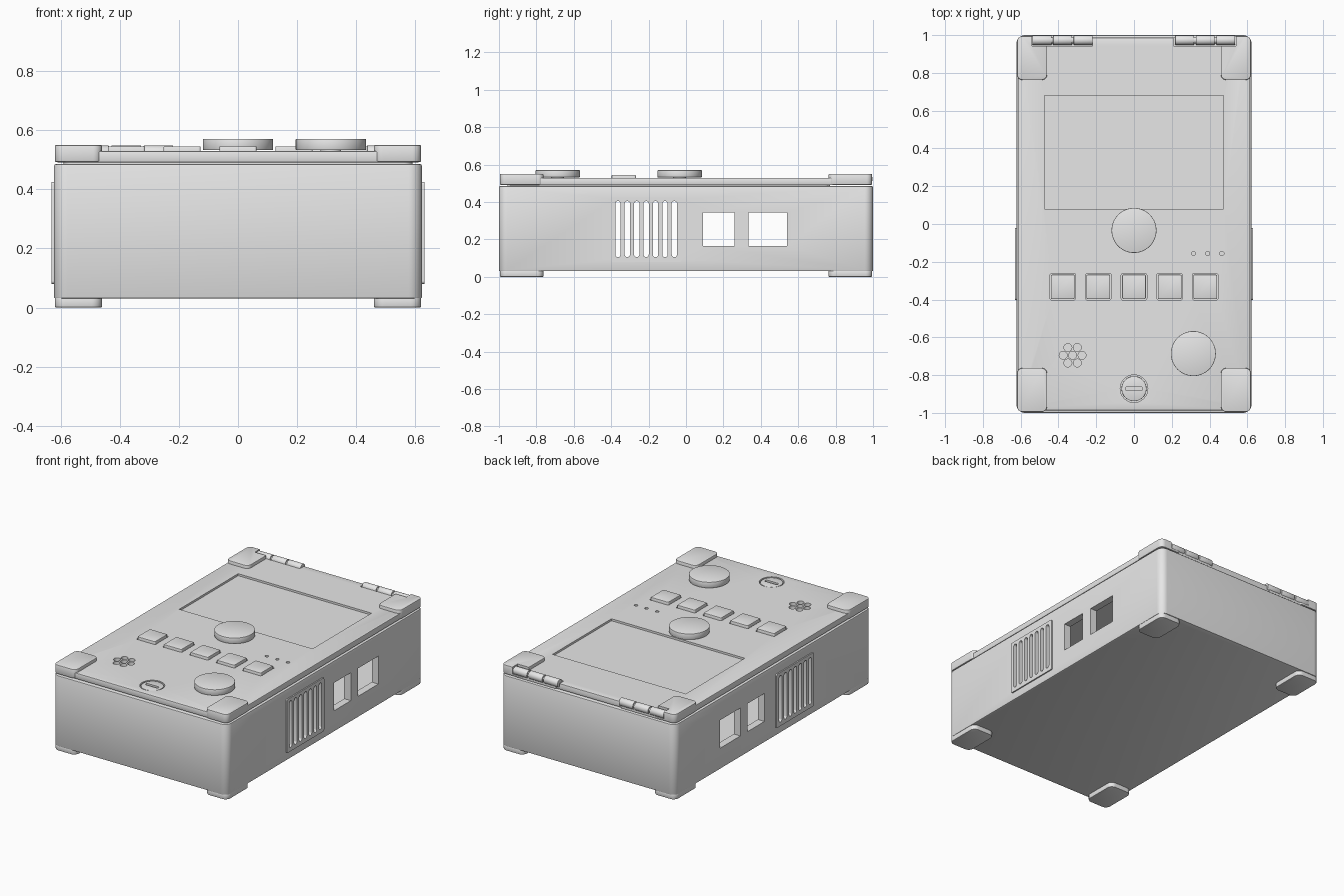
import bpy
import bmesh
import math

if "Cube" in bpy.data.objects:
    bpy.data.objects.remove(bpy.data.objects["Cube"], do_unlink=True)

grey = bpy.data.materials.new("light_grey")
grey.use_nodes = True
grey.diffuse_color = (0.8, 0.8, 0.8, 1)
grey.node_tree.nodes["Principled BSDF"].inputs["Base Color"].default_value = (0.8, 0.8, 0.8, 1)


def prism(name, a, b, c, r=0.0, axis="z", bevel=0.0, steps=8):
    """Rounded rectangle over ranges a and b, extruded over range c along the axis."""
    pts = []
    corners = [(a[1] - r, b[1] - r), (a[0] + r, b[1] - r), (a[0] + r, b[0] + r), (a[1] - r, b[0] + r)]
    for k, (u, v) in enumerate(corners):
        for i in range(steps + 1 if r else 1):
            t = math.pi / 2 * (k + i / steps)
            pts.append((u + r * math.cos(t), v + r * math.sin(t)))
    bm = bmesh.new()
    rings = []
    for w in c:
        rings.append([bm.verts.new((u, v, w) if axis == "z" else (w, u, v)) for u, v in pts])
    low, high = rings
    bm.faces.new(low[::-1])
    bm.faces.new(high)
    for i in range(len(pts)):
        j = (i + 1) % len(pts)
        bm.faces.new((low[i], low[j], high[j], high[i]))
    bmesh.ops.remove_doubles(bm, verts=bm.verts, dist=1e-5)
    bmesh.ops.recalc_face_normals(bm, faces=bm.faces)
    mesh = bpy.data.meshes.new(name)
    bm.to_mesh(mesh)
    bm.free()
    mesh.materials.append(grey)
    ob = bpy.data.objects.new(name, mesh)
    bpy.context.collection.objects.link(ob)
    if bevel:
        mod = ob.modifiers.new("Bevel", "BEVEL")
        mod.width = bevel
        mod.segments = 2
        mod.limit_method = "ANGLE"
        apply(ob, mod)
    return ob


def disc(name, x, y, r, c, axis="z", bevel=0.0, steps=8):
    return prism(name, (x - r, x + r), (y - r, y + r), c, r, axis, bevel, steps)


def apply(ob, mod):
    bpy.context.view_layer.objects.active = ob
    with bpy.context.temp_override(object=ob, active_object=ob):
        bpy.ops.object.modifier_apply(modifier=mod.name)


def cut(ob, cutters):
    for c in cutters:
        c.hide_render = True
        mod = ob.modifiers.new("Cut", "BOOLEAN")
        mod.operation = "DIFFERENCE"
        mod.solver = "EXACT"
        mod.object = c
        apply(ob, mod)
        bpy.data.objects.remove(c, do_unlink=True)


# Hollow case with two ports through both sides
case = prism("case", (-0.622, 0.622), (-1, 1), (0.03, 0.485), 0.045, bevel=0.006)
through = (-0.8, 0.8)
cut(case, [
    prism("cavity", (-0.575, 0.575), (-0.95, 0.95), (0.075, 0.6), 0.02),
    prism("port_cut", (0.09, 0.26), (0.165, 0.345), through, axis="x"),
    prism("port_cut", (0.335, 0.54), (0.165, 0.345), through, axis="x"),
    prism("vent_cut", (-0.39, -0.035), (0.095, 0.415), through, 0.01, axis="x"),
])

# Slotted vent panels
for side, span in (("right", (0.59, 0.63)), ("left", (-0.63, -0.59))):
    vent = prism("vent_" + side, (-0.402, -0.022), (0.08, 0.425), span, 0.01, axis="x")
    slots = []
    for i in range(7):
        y = -0.364 + 0.0503 * i
        slots.append(prism("slot", (y - 0.014, y + 0.014), (0.105, 0.405), through, 0.0139, "x", steps=4))
    cut(vent, slots)

# Feet and lid corner guards
hinge_gaps = ((-0.54, -0.22), (0.21, 0.54))
for sx in (-1, 1):
    for sy in (-1, 1):
        xs = sorted((sx * 0.46, sx * 0.619))
        ys = sorted((sy * 0.762, sy * 0.995))
        prism("foot", xs, ys, (0, 0.035), 0.035, bevel=0.004)
        guard = prism("corner_guard", xs, ys, (0.492, 0.55), 0.03, bevel=0.005)
        if sy > 0:
            gap = hinge_gaps[sx > 0]
            cut(guard, [prism("hinge_cut", gap, (0.943, 1.1), (0.505, 0.6))])

# Recessed seal between case and lid
prism("seal", (-0.59, 0.59), (-0.955, 0.77), (0.47, 0.495), 0.03)

# Lid with screen, control and speaker recesses
lid = prism("lid", (-0.614, 0.614), (-0.987, 0.987), (0.491, 0.529), 0.035, bevel=0.004)
button_xs = [-0.377, -0.189, 0, 0.189, 0.377]
cuts = [prism("screen_cut", (-0.475, 0.475), (0.08, 0.68), (0.516, 0.6)),
        disc("key_cut", 0, -0.872, 0.073, (0.512, 0.6))]
cuts += [prism("hinge_cut", g, (0.943, 1.1), (0.505, 0.6)) for g in hinge_gaps]
cuts += [prism("button_cut", (x - 0.068, x + 0.068), (-0.402, -0.262), (0.505, 0.6), 0.01) for x in button_xs]
cuts += [disc("light_cut", x, -0.156, 0.011, (0.512, 0.6), steps=4) for x in (0.315, 0.39, 0.465)]
for row, count in ((-1, 2), (0, 3), (1, 2)):
    for i in range(count):
        x = -0.325 + 0.05 * (i - (count - 1) / 2)
        cuts.append(disc("speaker_cut", x, -0.695 + 0.041 * row, 0.021, (0.508, 0.6), steps=4))
cut(lid, cuts)

# Push buttons
for x in button_xs:
    prism("push_button", (x - 0.063, x + 0.063), (-0.397, -0.268), (0.5, 0.545), 0.008, bevel=0.004)

# Knobs on short shafts
for x, y in ((0, -0.034), (0.314, -0.686)):
    disc("knob_shaft", x, y, 0.035, (0.51, 0.54))
    disc("knob", x, y, 0.119, (0.532, 0.57), bevel=0.003, steps=14)

# Slotted lock
lock = disc("lock", 0, -0.872, 0.066, (0.505, 0.527), bevel=0.002)
cut(lock, [prism("lock_cut", (-0.045, 0.045), (-0.882, -0.862), (0.516, 0.6), 0.008)])

# Hinge knuckles, pin and leaf
for start in (-0.537, 0.218):
    end = start + 0.318
    prism("hinge_leaf", (start + 0.015, end - 0.015), (0.945, 0.99), (0.49, 0.512))
    disc("hinge_pin", 0.973, 0.523, 0.017, (start, end), axis="x")
    for i in range(3):
        x = start + 0.109 * i
        disc("hinge_knuckle", 0.973, 0.523, 0.025, (x, x + 0.1), axis="x", bevel=0.002)

# Smooth curved sides, keep sharp edges
for ob in bpy.context.scene.objects:
    ob.select_set(ob.type == "MESH")
bpy.context.view_layer.objects.active = case
bpy.ops.object.shade_smooth_by_angle(angle=math.radians(30))
bpy.ops.object.select_all(action="DESELECT")
